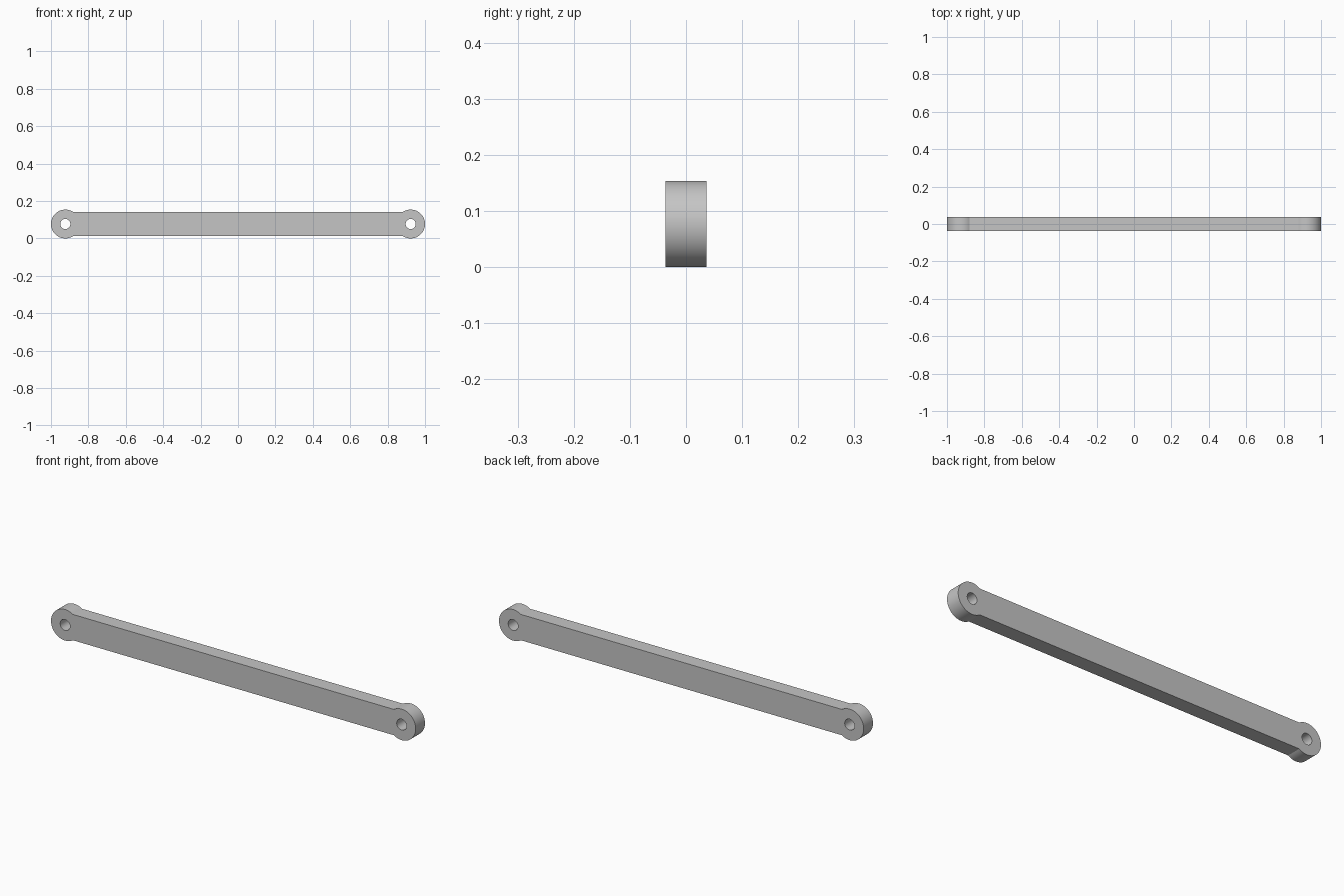
import bpy
import bmesh
from math import sin, cos, pi, asin, radians

cube = bpy.data.objects.get("Cube")
if cube:
    bpy.data.objects.remove(cube, do_unlink=True)

EYE_X, EYE_R, HOLE_R = 0.923, 0.077, 0.027
BAR_HALF, DEPTH = 0.064, 0.073

grey = bpy.data.materials.new("light grey")
grey.use_nodes = True
colour = (0.56, 0.56, 0.56, 1)
grey.diffuse_color = colour
grey.node_tree.nodes["Principled BSDF"].inputs["Base Color"].default_value = colour


def arc(cx, radius, start, end, steps):
    """Points on an arc in the front plane."""
    angles = [start + (end - start) * i / steps for i in range(steps + 1)]
    return [(cx + radius * cos(a), -DEPTH / 2, EYE_R + radius * sin(a)) for a in angles]


def add_loop(bm, points):
    verts = [bm.verts.new(p) for p in points]
    return [bm.edges.new((v, verts[i - 1])) for i, v in enumerate(verts)]


# Outline: two round eyes joined by the straight bar
bm = bmesh.new()
sweep = pi - asin(BAR_HALF / EYE_R)
outline = arc(EYE_X, EYE_R, -sweep, sweep, 56)
outline += arc(-EYE_X, EYE_R, pi - sweep, pi + sweep, 56)
edges = add_loop(bm, outline)

# Pin hole through each eye
for side in (-1, 1):
    edges += add_loop(bm, arc(side * EYE_X, HOLE_R, 0, 2 * pi, 40)[:-1])

# Fill the profile and extrude it to the full depth
bmesh.ops.triangle_fill(bm, edges=edges, use_beauty=True, use_dissolve=False)
front = bm.faces[:]
extruded = bmesh.ops.extrude_face_region(bm, geom=front, use_keep_orig=True)
back = [g for g in extruded["geom"] if isinstance(g, bmesh.types.BMVert)]
bmesh.ops.translate(bm, verts=back, vec=(0, DEPTH, 0))
bmesh.ops.recalc_face_normals(bm, faces=bm.faces[:])

mesh = bpy.data.meshes.new("link_bar")
bm.to_mesh(mesh)
bm.free()
mesh.materials.append(grey)
link = bpy.data.objects.new("link_bar", mesh)
bpy.context.collection.objects.link(link)

# Smooth round walls, sharp rims
bpy.ops.object.select_all(action="DESELECT")
link.select_set(True)
bpy.context.view_layer.objects.active = link
bpy.ops.object.shade_smooth_by_angle(angle=radians(25))
